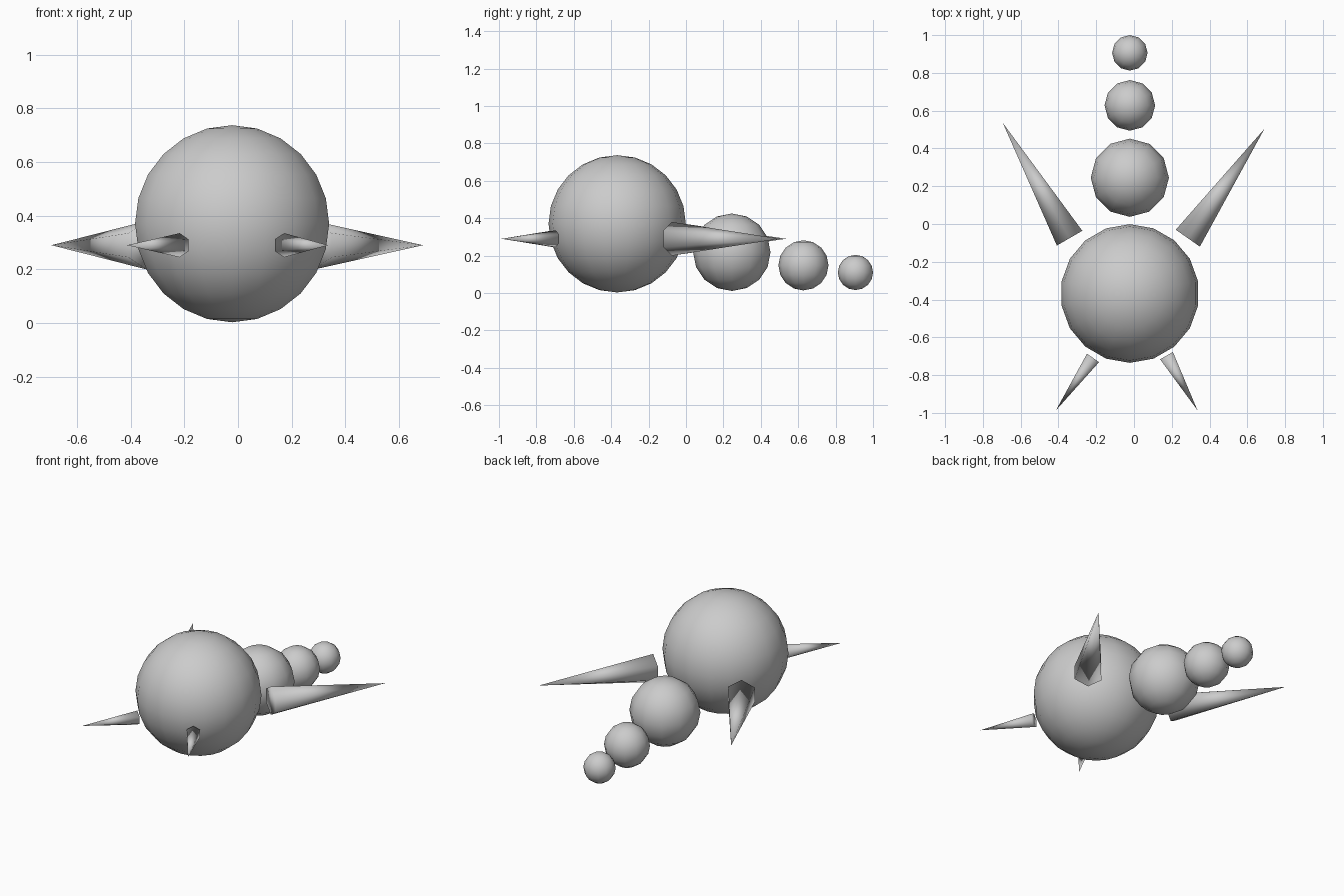
import bpy
import bmesh
from mathutils import Vector, Matrix

if "Cube" in bpy.data.objects:
    bpy.data.objects.remove(bpy.data.objects["Cube"], do_unlink=True)

# Single plain grey
grey = bpy.data.materials.new("plain_grey")
grey.use_nodes = True
colour = (0.6, 0.6, 0.6, 1)
grey.diffuse_color = colour
grey.node_tree.nodes["Principled BSDF"].inputs["Base Color"].default_value = colour


def finish(name, bm, location):
    bmesh.ops.recalc_face_normals(bm, faces=bm.faces)
    for face in bm.faces:
        face.smooth = True
    mesh = bpy.data.meshes.new(name)
    bm.to_mesh(mesh)
    bm.free()
    mesh.materials.append(grey)
    obj = bpy.data.objects.new(name, mesh)
    obj.location = location
    bpy.context.collection.objects.link(obj)


def ball(name, location, radius, segments, rings):
    bm = bmesh.new()
    bmesh.ops.create_uvsphere(bm, u_segments=segments, v_segments=rings, radius=radius)
    finish(name, bm, location)


def spike(name, base, tip, radius):
    # Six-sided cone from base centre to tip, with a corner pointing up
    base, tip = Vector((*base, 0.29)), Vector((*tip, 0.29))
    axis = tip - base
    bm = bmesh.new()
    bmesh.ops.create_cone(bm, cap_ends=True, segments=6, radius1=radius, radius2=0,
                          depth=axis.length,
                          matrix=Matrix.Translation((0, 0, axis.length / 2)))
    bmesh.ops.remove_doubles(bm, verts=bm.verts, dist=1e-5)
    bm.transform(axis.to_track_quat('Z', 'Y').to_matrix().to_4x4())
    finish(name, bm, base)


# Body and the shrinking row of tail balls behind it
ball("body", (-0.022, -0.368, 0.37), 0.367, 18, 12)
ball("tail_ball_large", (-0.022, 0.245, 0.218), 0.207, 12, 8)
ball("tail_ball_medium", (-0.022, 0.628, 0.148), 0.134, 12, 8)
ball("tail_ball_small", (-0.022, 0.906, 0.11), 0.094, 12, 8)

# Limb spikes splayed outward
spike("front_right_spike", (-0.217, -0.709), (-0.413, -0.986), 0.045)
spike("front_left_spike", (0.172, -0.697), (0.336, -0.986), 0.045)
spike("back_right_spike", (-0.341, -0.075), (-0.695, 0.536), 0.09)
spike("back_left_spike", (0.285, -0.075), (0.69, 0.503), 0.09)
